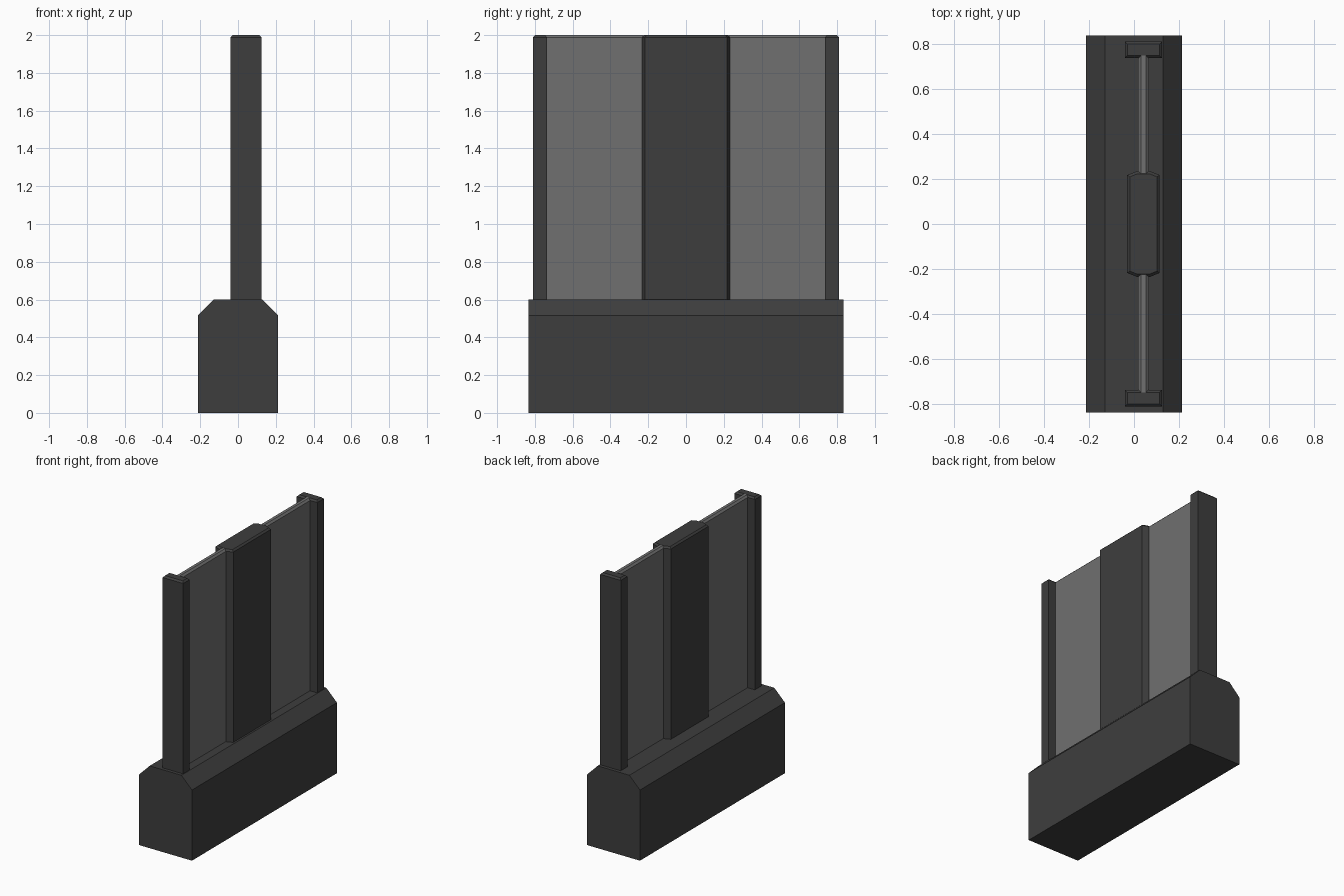
import bpy
import bmesh

cube = bpy.data.objects.get("Cube")
if cube:
    bpy.data.objects.remove(cube, do_unlink=True)


def make_material(name, value):
    mat = bpy.data.materials.new(name)
    mat.use_nodes = True
    colour = (value, value, value, 1)
    mat.diffuse_color = colour
    mat.node_tree.nodes["Principled BSDF"].inputs["Base Color"].default_value = colour
    return mat


dark = make_material("dark_grey_metal", 0.048)
glass = make_material("grey_glass", 0.16)


def extrude(name, points, offset, mat, bevel=0, edge_rule=None):
    """Extrude a closed outline by offset, then chamfer the edges picked by a rule."""
    bm = bmesh.new()
    face = bm.faces.new([bm.verts.new(p) for p in points])
    result = bmesh.ops.extrude_face_region(bm, geom=[face], use_keep_orig=True)
    moved = [v for v in result["geom"] if isinstance(v, bmesh.types.BMVert)]
    bmesh.ops.translate(bm, verts=moved, vec=offset)
    bmesh.ops.recalc_face_normals(bm, faces=bm.faces[:])
    if bevel:
        edges = [e for e in bm.edges if edge_rule(*[v.co for v in e.verts])]
        bmesh.ops.bevel(bm, geom=edges, offset=bevel, offset_type='OFFSET',
                        segments=1, profile=0.5, affect='EDGES')
    mesh = bpy.data.meshes.new(name)
    bm.to_mesh(mesh)
    bm.free()
    mesh.materials.append(mat)
    obj = bpy.data.objects.new(name, mesh)
    bpy.context.collection.objects.link(obj)
    return obj


TOP, LEDGE, CENTRE = 2.0, 0.6, 0.042
FOOT = LEDGE - 0.02


def top_edges(a, b):
    return min(a.z, b.z) > TOP - 0.001


def long_top_edges(a, b):
    return top_edges(a, b) and abs(a.y - b.y) > 0.1


def upright(name, outline, mat, bevel, rule):
    points = [(CENTRE + x, y, FOOT) for x, y in outline]
    return extrude(name, points, (0, 0, TOP - FOOT), mat, bevel, rule)


def rectangle(half_x, y0, y1):
    return [(-half_x, y0), (half_x, y0), (half_x, y1), (-half_x, y1)]


# Plinth with sloped shoulders
half = [(0.213, 0), (0.213, 0.515), (0.128, LEDGE)]
section = half + [(-x, z) for x, z in reversed(half)]
extrude("plinth", [(x, -0.835, z) for x, z in section], (0, 1.67, 0), dark)

# Central pillar with tapered ends
corner = [(0.072, 0.217), (0.03, 0.234)]
side = corner + [(-x, y) for x, y in reversed(corner)]
pillar = side + [(-x, -y) for x, y in side]
upright("central_pillar", pillar, dark, 0.012, top_edges)

# End posts and the panes between them and the pillar
for label, s in (("front", -1), ("back", 1)):
    upright(label + "_post", rectangle(0.083, s * 0.735, s * 0.81),
            dark, 0.012, top_edges)
    upright(label + "_pane", rectangle(0.024, s * 0.224, s * 0.748),
            glass, 0.013, long_top_edges)
